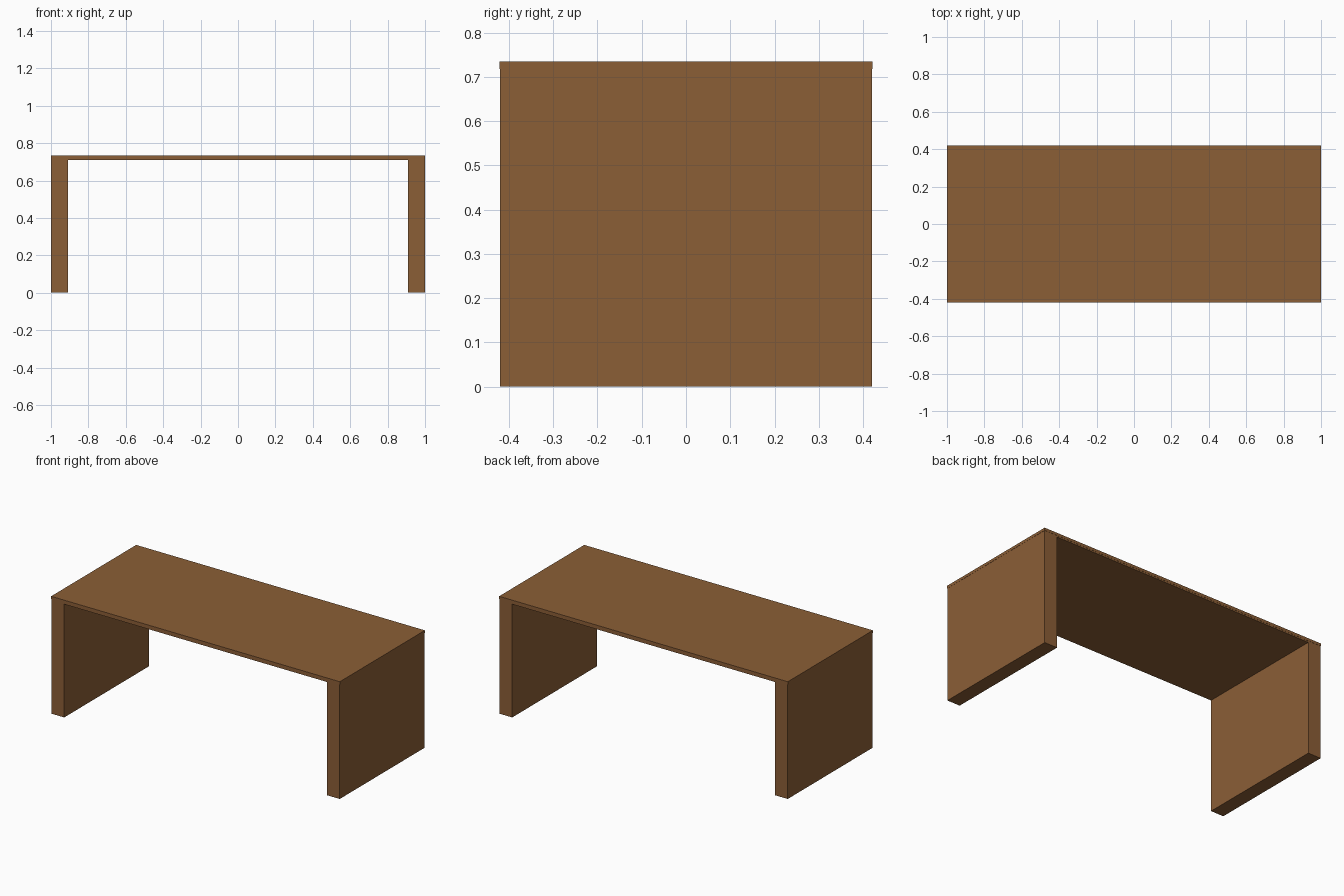
import bpy

if "Cube" in bpy.data.objects:
    bpy.data.objects.remove(bpy.data.objects["Cube"])

wood = bpy.data.materials.new("brown_wood")
wood.diffuse_color = (0.26, 0.113, 0.037, 1)
wood.use_nodes = True
wood.node_tree.nodes["Principled BSDF"].inputs["Base Color"].default_value = wood.diffuse_color


def box(name, x, y, z):
    """Axis-aligned box from (min, max) ranges."""
    bpy.ops.mesh.primitive_cube_add(size=1, location=[(a + b) / 2 for a, b in (x, y, z)])
    ob = bpy.context.object
    ob.name = name
    ob.scale = [b - a for a, b in (x, y, z)]
    bpy.ops.object.transform_apply(location=False, rotation=False, scale=True)
    ob.data.materials.append(wood)
    return ob


TOP, LIP, UNDER = 0.735, 0.718, 0.709
W, D, INSET, LEG = 1.0, 0.421, 0.001, 0.09

# thin table top
box("table_top", (-W, W), (-D, D), (LIP, TOP))

# backing layer between the legs
box("under_panel", (-W + LEG, W - LEG), (-D + INSET, D - INSET), (UNDER, LIP))

# solid slab legs at both ends
for side, name in ((-1, "left_leg"), (1, "right_leg")):
    xs = sorted((side * (W - LEG), side * (W - INSET)))
    box(name, xs, (-D + INSET, D - INSET), (0, LIP))
